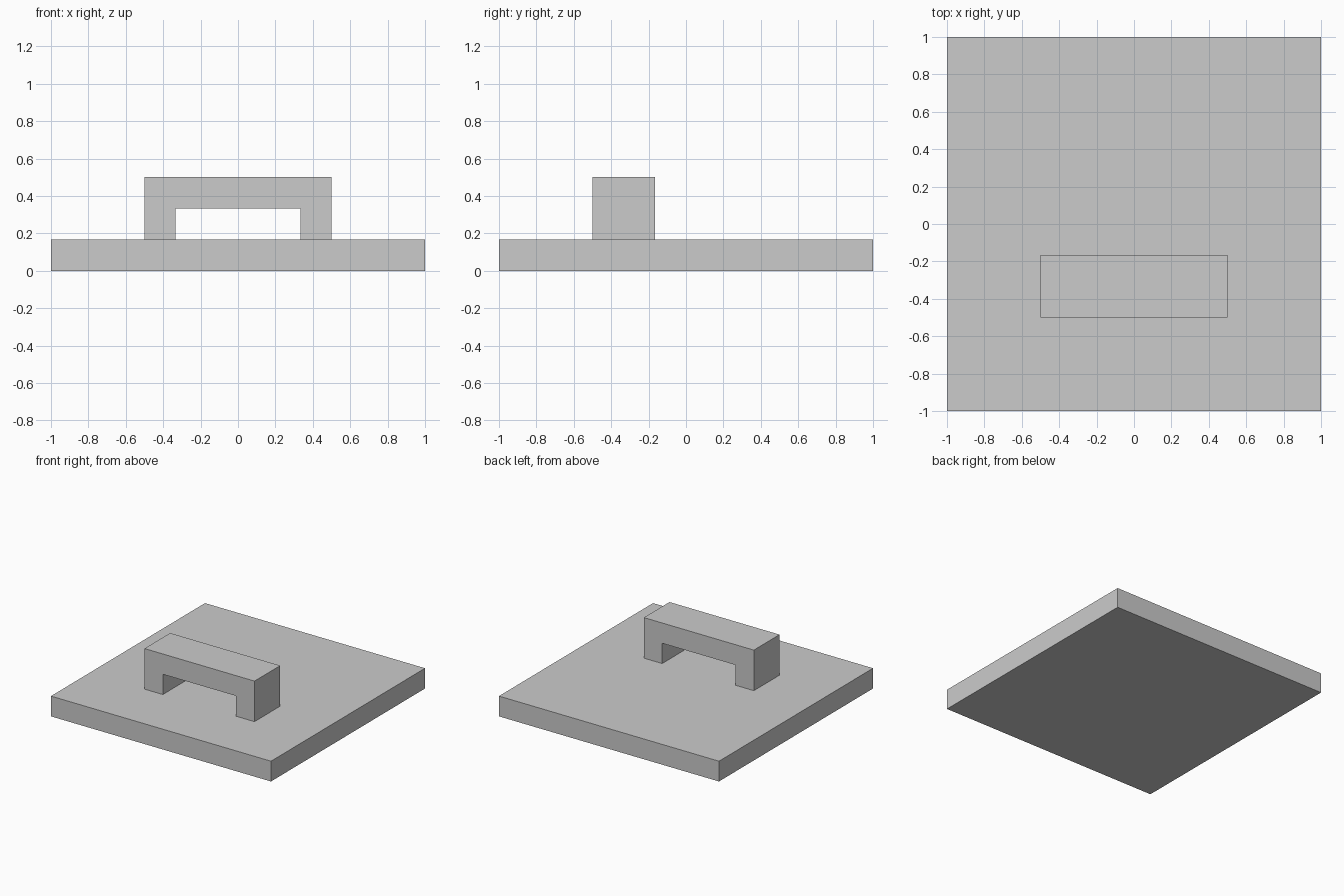
import bpy
import bmesh

if "Cube" in bpy.data.objects:
    bpy.data.objects.remove(bpy.data.objects["Cube"])

U = 1 / 6  # model grid unit


def prism(name, profile, y0, y1):
    """Extrude an x-z profile from y0 to y1."""
    bm = bmesh.new()
    face = bm.faces.new([bm.verts.new((x * U, y0 * U, z * U)) for x, z in profile])
    ext = bmesh.ops.extrude_face_region(bm, geom=[face])
    moved = [v for v in ext["geom"] if isinstance(v, bmesh.types.BMVert)]
    bmesh.ops.translate(bm, verts=moved, vec=(0, (y1 - y0) * U, 0))
    bmesh.ops.recalc_face_normals(bm, faces=bm.faces)
    mesh = bpy.data.meshes.new(name)
    bm.to_mesh(mesh)
    bm.free()
    obj = bpy.data.objects.new(name, mesh)
    bpy.context.collection.objects.link(obj)
    return obj


# Square base plate
prism("base_plate", [(-6, 0), (6, 0), (6, 1), (-6, 1)], -6, 6)

# Bridge-shaped handle: right half of the profile, mirrored
half = [(2, 2), (2, 1), (3, 1), (3, 3)]
profile = half + [(-x, z) for x, z in reversed(half)]
prism("handle", profile, -3, -1)
